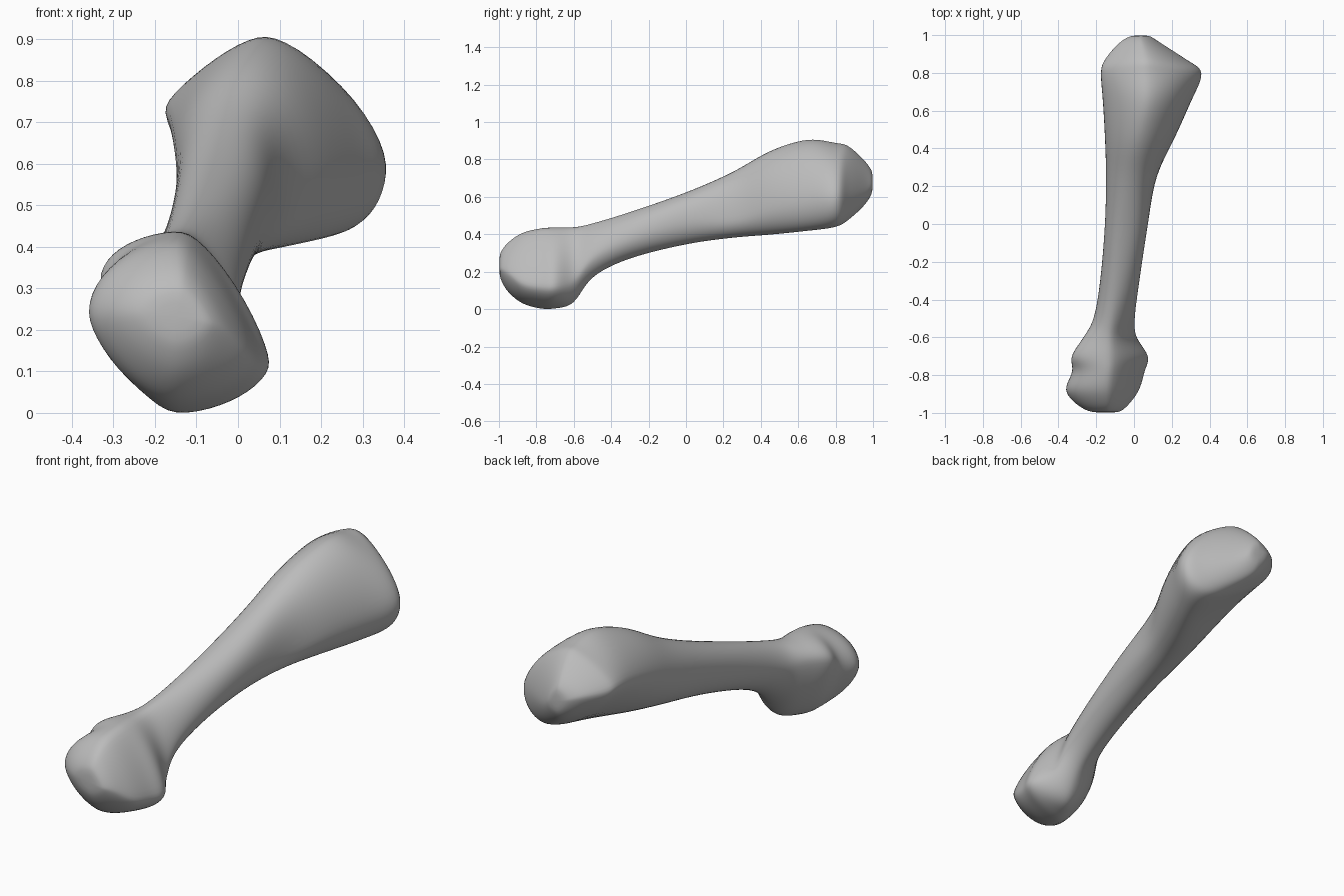
import bpy
import bmesh
import math
from mathutils import Vector

default_cube = bpy.data.objects.get("Cube")
if default_cube:
    bpy.data.objects.remove(default_cube, do_unlink=True)

QUARTER_STEPS = 12     # points between neighbouring extremes of a section
SPAN_STEPS = 6         # rings between neighbouring stations

# Stations along the bone: y, then (x, z) of the low-x, high-x, top and bottom extremes
STATIONS = [
    (-1.0, (-.22, .24), (-.08, .22), (-.14, .29), (-.15, .18)),
    (-.96, (-.3, .24), (-.03, .2), (-.14, .35), (-.15, .1)),
    (-.88, (-.367, .24), (.03, .14), (-.14, .41), (-.16, .03)),
    (-.78, (-.328, .28), (.06, .12), (-.13, .435), (-.16, 0)),
    (-.7, (-.335, .33), (.08, .12), (-.13, .44), (-.13, 0)),
    (-.6, (-.27, .34), (.015, .15), (-.13, .44), (-.09, .03)),
    (-.5, (-.215, .34), (.005, .28), (-.12, .46), (-.08, .17)),
    (-.3, (-.18, .4), (.03, .38), (-.09, .52), (-.07, .27)),
    (0, (-.155, .5), (.075, .48), (-.05, .625), (-.03, .345)),
    (.25, (-.15, .57), (.12, .48), (-.01, .735), (.02, .38)),
    (.45, (-.157, .64), (.215, .55), (.03, .85), (.09, .395)),
    (.65, (-.17, .7), (.305, .58), (.065, .912), (.18, .415)),
    (.8, (-.182, .73), (.365, .6), (.06, .892), (.22, .435)),
    (.87, (-.16, .72), (.28, .61), (.06, .875), (.17, .475)),
    (.96, (-.08, .71), (.14, .63), (.04, .79), (.06, .56)),
    (1.0, (-.01, .69), (.08, .67), (.03, .73), (.04, .63)),
]

# How flat each quarter is (1 is elliptical, 2 is straight), from high-x round over the top
LOWER_END_FLATNESS = (1.55, 1.05, 1.3, 1.2)
SHAFT_FLATNESS = (.85, .95, 1.0, 1.0)
UPPER_END_FLATNESS = (1.3, 1.45, 1.35, .95)


def section(station):
    """Closed ring of points through the four extremes of one station."""
    y, low, high, top, bottom = station
    end_flatness = LOWER_END_FLATNESS if y < 0 else UPPER_END_FLATNESS
    blend = min(max((abs(y) - .2) / .55, 0), 1)
    quarters = [(high, top), (low, top), (low, bottom), (high, bottom)]
    points = []
    for index, (side, cap) in enumerate(quarters):
        power = SHAFT_FLATNESS[index] * (1 - blend) + end_flatness[index] * blend
        for step in range(QUARTER_STEPS):
            angle = math.pi / 2 * step / QUARTER_STEPS
            if index % 2:
                angle = math.pi / 2 - angle
            across = max(math.cos(angle), 0) ** power
            up = math.sin(angle) ** power
            points.append(Vector((cap[0] + (side[0] - cap[0]) * across, y,
                                  side[1] + (cap[1] - side[1]) * up)))
    return points


def spline(a, b, c, d, t):
    """Smooth interpolation from b to c."""
    return b + (c - a) * (t / 2) + (a * 2 - b * 5 + c * 4 - d) * (t * t / 2) \
        + (b * 3 - a - c * 3 + d) * (t ** 3 / 2)


def smooth_rings(sections):
    """Fill in rings between the stations."""
    padded = [sections[0]] + sections + [sections[-1]]
    rings = []
    for i in range(len(sections) - 1):
        for step in range(SPAN_STEPS):
            rings.append([spline(*four, step / SPAN_STEPS)
                          for four in zip(*padded[i:i + 4])])
    rings.append(sections[-1])
    return rings


def loft(name, rings, material):
    """Skin the rings and close both ends with a fan."""
    bm = bmesh.new()
    loops = [[bm.verts.new(p) for p in ring] for ring in rings]
    count = len(loops[0])
    for near, far in zip(loops, loops[1:]):
        for i in range(count):
            j = (i + 1) % count
            bm.faces.new((near[i], near[j], far[j], far[i]))
    for loop in (loops[0], loops[-1]):
        centre = bm.verts.new(sum((v.co for v in loop), Vector()) / count)
        for i in range(count):
            bm.faces.new((loop[i], loop[(i + 1) % count], centre))
    bmesh.ops.recalc_face_normals(bm, faces=bm.faces)
    mesh = bpy.data.meshes.new(name)
    bm.to_mesh(mesh)
    bm.free()
    mesh.shade_smooth()
    mesh.materials.append(material)
    obj = bpy.data.objects.new(name, mesh)
    bpy.context.collection.objects.link(obj)
    return obj


def flat_material(name, colour):
    material = bpy.data.materials.new(name)
    material.use_nodes = True
    material.diffuse_color = colour
    material.node_tree.nodes["Principled BSDF"].inputs["Base Color"].default_value = colour
    return material


# One continuous bone: rounded lower end, slim shaft, flared upper end
grey = flat_material("bone grey", (.5, .5, .5, 1))
bone = loft("bone", smooth_rings([section(s) for s in STATIONS]), grey)

# Soften the joins between stations
relax = bone.modifiers.new("relax", 'SMOOTH')
relax.factor = .5
relax.iterations = 14
